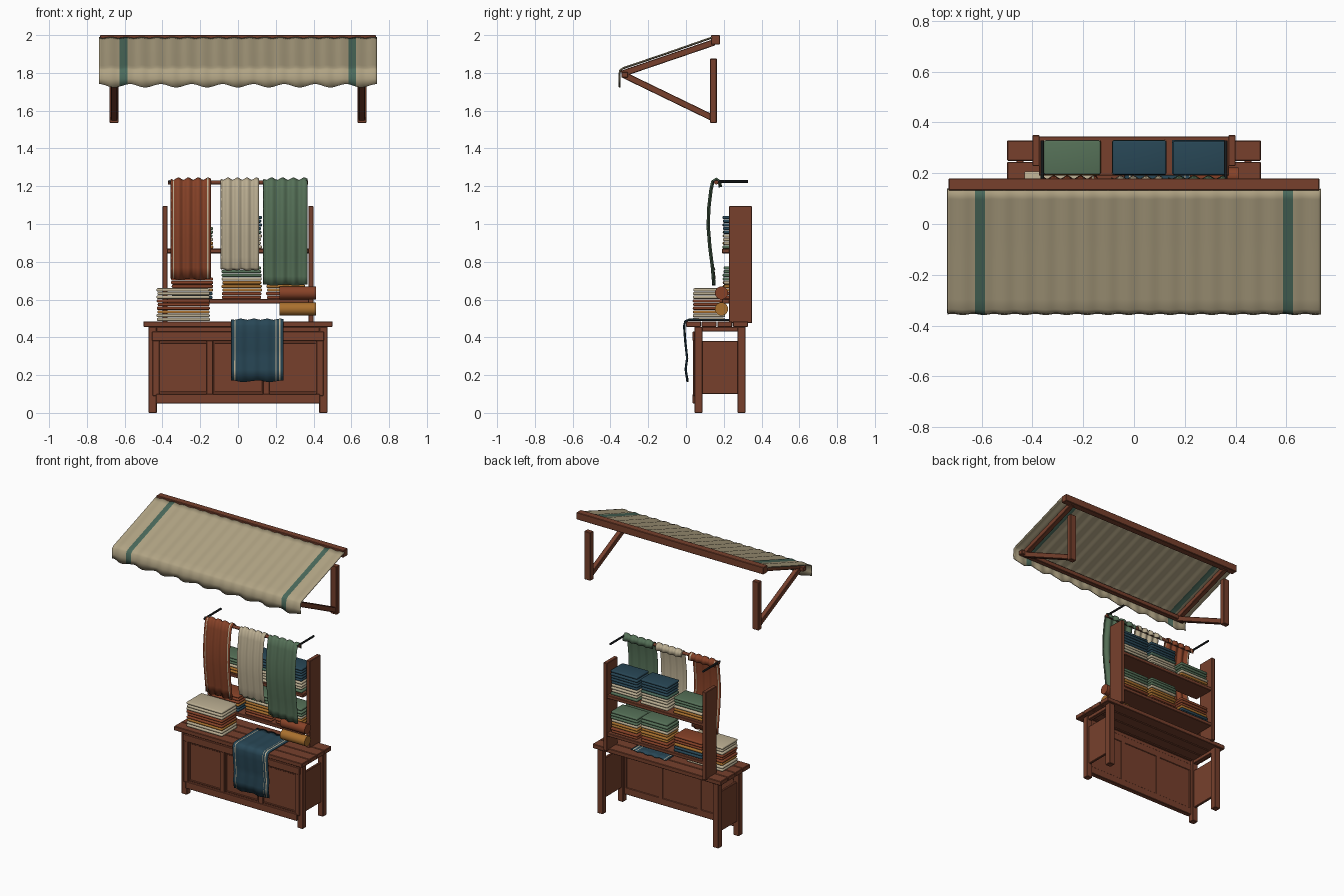
import bpy, bmesh, math, random
from mathutils import Vector

random.seed(4)
if "Cube" in bpy.data.objects:
    bpy.data.objects.remove(bpy.data.objects["Cube"])


def material(name, r, g, b):
    m = bpy.data.materials.new(name)
    col = [(c / 255) ** 2.2 for c in (r, g, b)] + [1]
    m.use_nodes = True
    m.diffuse_color = col
    m.node_tree.nodes["Principled BSDF"].inputs["Base Color"].default_value = col
    return m


WOOD = material("brown wood", 118, 66, 48)
CREAM = material("cream linen", 186, 173, 145)
CANVAS = material("canvas", 174, 161, 130)
GREEN = material("sage green cloth", 86, 112, 88)
TEAL = material("teal stripe", 76, 106, 92)
BLUE = material("deep blue cloth", 44, 72, 86)
RUST = material("rust cloth", 134, 68, 44)
OCHRE = material("ochre cloth", 168, 112, 50)
IRON = material("dark iron", 40, 44, 46)


def finish(name, bm, mats, smooth=False):
    me = bpy.data.meshes.new(name)
    bmesh.ops.recalc_face_normals(bm, faces=bm.faces)
    bm.to_mesh(me)
    bm.free()
    for m in mats:
        me.materials.append(m)
    for p in me.polygons:
        p.use_smooth = smooth
    ob = bpy.data.objects.new(name, me)
    bpy.context.collection.objects.link(ob)
    return ob


def box(name, x, y, z, mat=WOOD, bevel=0.003, segments=1):
    """Box from (low, high) ranges on each axis."""
    bm = bmesh.new()
    bmesh.ops.create_cube(bm, size=1)
    for v in bm.verts:
        v.co = [(a + b) / 2 + c * (b - a) for (a, b), c in zip((x, y, z), v.co)]
    bmesh.ops.bevel(bm, geom=bm.edges[:], offset=bevel, segments=segments,
                    profile=0.5, affect='EDGES')
    return finish(name, bm, [mat], segments > 1)


def beam(name, a, b, width):
    """Square timber between two points in the y-z plane."""
    a, b = Vector(a), Vector(b)
    length = (b - a).length / 2
    ob = box(name, (-width / 2, width / 2), (-length, length), (-width / 2, width / 2))
    ob.location = (a + b) / 2
    ob.rotation_euler.x = math.atan2(b.z - a.z, b.y - a.y)
    return ob


def rod(name, a, b, r, mat, sides=16):
    a, b = Vector(a), Vector(b)
    bm = bmesh.new()
    bmesh.ops.create_cone(bm, cap_ends=True, segments=sides, radius1=r, radius2=r,
                          depth=(b - a).length)
    ob = finish(name, bm, [mat], True)
    ob.location = (a + b) / 2
    ob.rotation_euler = (b - a).to_track_quat('Z', 'Y').to_euler()
    bpy.context.view_layer.objects.active = ob
    bpy.ops.object.select_all(action='DESELECT')
    ob.select_set(True)
    bpy.ops.object.shade_smooth_by_angle()


def cloth(name, x0, x1, path, mats, ripple, waves, stripes=(), cols=48, hem=0.0,
          hem_waves=1, thick=0.006):
    """Rippled sheet swept along a y-z path; stripes are (x low, x high) ranges."""
    pts = [Vector((0, *p)) for p in path]
    fine = []
    for a, b in zip(pts, pts[1:]):
        n = max(1, int((b - a).length / 0.04))
        fine += [a.lerp(b, i / n) for i in range(n)]
    fine.append(pts[-1])
    cuts = {c for s in stripes for c in s}
    xs = sorted({x0 + (x1 - x0) * i / cols for i in range(cols + 1)} | cuts)
    bm = bmesh.new()
    rows = []
    for i, p in enumerate(fine):
        tangent = fine[min(i + 1, len(fine) - 1)] - fine[max(i - 1, 0)]
        normal = Vector((0, -tangent.z, tangent.y)).normalized()
        last = i == len(fine) - 1
        row = []
        for x in xs:
            u = (x - x0) / (x1 - x0)
            co = p + normal * ripple * math.sin(u * waves * math.tau)
            co.x = x
            if last:
                co.z += hem * math.cos(u * hem_waves * math.tau)
            row.append(bm.verts.new(co))
        rows.append(row)
    for r, s in zip(rows, rows[1:]):
        for j in range(len(xs) - 1):
            f = bm.faces.new((r[j], r[j + 1], s[j + 1], s[j]))
            mid = (xs[j] + xs[j + 1]) / 2
            f.material_index = int(any(lo < mid < hi for lo, hi in stripes))
    ob = finish(name, bm, mats, True)
    mod = ob.modifiers.new("thickness", 'SOLIDIFY')
    mod.thickness, mod.offset = thick, 0


def stack(name, x, y, z, layers, pitch=0.0195):
    """Folded cloths, listed from bottom to top as (material, count)."""
    i = 0
    for mat, count in layers:
        for _ in range(count):
            d, e = random.uniform(0, 0.007), random.uniform(0, 0.007)
            low = z + i * pitch
            box(f"{name}_fold_{i}", (x[0] + d, x[1] - e), (y[0] + e, y[1] - d),
                (low, low + pitch * 0.87), mat, 0.007, 3)
            i += 1


# Counter: planks, legs, ends and panelled front
for i in range(4):
    box(f"counter_plank_{i}", (-0.5, 0.5), (0.083 * i, 0.083 * i + 0.079), (0.455, 0.485))
for side, s in (("right", -1), ("left", 1)):
    for part, y in (("front", 0.045), ("back", 0.272)):
        box(f"{part}_{side}_leg", sorted((s * 0.43, s * 0.473)), (y, y + 0.043), (0, 0.456))
    box(f"{side}_end_panel", sorted((s * 0.44, s * 0.458)), (0.08, 0.28), (0.1, 0.38))
    box(f"{side}_end_rail", sorted((s * 0.435, s * 0.463)), (0.08, 0.28), (0.43, 0.456))
box("front_panel", (-0.44, 0.44), (0.052, 0.066), (0.06, 0.456))
box("front_bottom_rail", (-0.435, 0.435), (0.035, 0.07), (0.05, 0.1))
box("front_top_rail", (-0.455, 0.455), (0.035, 0.07), (0.38, 0.43))
for i, x in enumerate((-0.434, -0.15, 0.15, 0.434)):
    box(f"front_stile_{i}", (x - 0.018, x + 0.018), (0.037, 0.07), (0.09, 0.39))
for i in range(3):
    c = (i - 1) * 0.288
    for s in (-1, 1):
        box(f"panel_bead_{i}_{s}", (c + s * 0.125 - 0.004, c + s * 0.125 + 0.004),
            (0.045, 0.056), (0.104, 0.376), bevel=0.002)
        z = 0.24 + s * 0.132
        box(f"panel_rail_bead_{i}_{s}", (c - 0.125, c + 0.125), (0.045, 0.056),
            (z - 0.004, z + 0.004), bevel=0.002)

# Shelf unit standing on the back of the counter
for side, s in (("right", -1), ("left", 1)):
    box(f"{side}_upright", sorted((s * 0.372, s * 0.4)), (0.228, 0.35), (0.475, 1.095))
for name, z in (("lower", 0.578), ("upper", 0.845)):
    box(f"{name}_shelf", (-0.375, 0.375), (0.19, 0.345), (z, z + 0.024))

# Folded cloth on the shelves and the counter
fold_y = (0.193, 0.332)
right, middle, left = (-0.358, -0.13), (-0.088, 0.128), (0.148, 0.362)
stack("upper_right", right, fold_y, 0.87, [(OCHRE, 2), (CREAM, 1), (GREEN, 3)])
stack("upper_middle", middle, fold_y, 0.87, [(CREAM, 4), (TEAL, 1), (BLUE, 4)])
stack("upper_left", left, fold_y, 0.87, [(GREEN, 1), (CREAM, 3), (BLUE, 5)])
stack("lower_right", right, fold_y, 0.603, [(BLUE, 2), (OCHRE, 1), (RUST, 3)])
stack("lower_middle", middle, fold_y, 0.603, [(RUST, 2), (OCHRE, 3), (CREAM, 1), (GREEN, 3)])
stack("lower_left", left, fold_y, 0.603, [(RUST, 2), (OCHRE, 2), (CREAM, 1), (GREEN, 3)])
stack("counter", (-0.432, -0.148), (0.035, 0.208), 0.487,
      [(CREAM, 2), (OCHRE, 1), (RUST, 3), (CREAM, 3)])

# Rolled bolts beside the shelf
rod("ochre_bolt", (0.22, 0.188, 0.55), (0.412, 0.188, 0.55), 0.035, OCHRE)
rod("rust_bolt", (0.22, 0.188, 0.635), (0.412, 0.188, 0.635), 0.035, RUST)

# Runner draped over the counter edge
cloth("counter_runner", -0.036, 0.24,
      [(0.27, 0.491), (0.1, 0.492), (0.015, 0.493), (-0.004, 0.485), (-0.01, 0.46),
       (-0.004, 0.38), (0.006, 0.29), (-0.002, 0.23), (0.008, 0.168)],
      [BLUE, CREAM], 0.003, 4, [(-0.02, -0.014), (0.2, 0.204), (0.218, 0.226)],
      hem=0.004, hem_waves=2)

# Hanging rail with iron arms and draped cloths
rod("hanging_rail", (-0.37, 0.16, 1.22), (0.37, 0.16, 1.22), 0.011, WOOD)
for side, x in (("right", -0.362), ("left", 0.362)):
    rod(f"{side}_rail_arm", (x, 0.14, 1.225), (x, 0.328, 1.225), 0.007, IRON, 8)


def hanging(name, x0, x1, bottom, mats, stripes=()):
    cloth(name, x0, x1,
          [(0.182, 1.195), (0.177, 1.225), (0.16, 1.237), (0.142, 1.225), (0.132, 1.18),
           (0.12, 1.08), (0.118, 0.98), (0.126, 0.88), (0.14, 0.77), (0.148, bottom)],
          mats, 0.006, 4, stripes, hem=0.003, hem_waves=2)


hanging("hanging_rust_cloth", -0.355, -0.145, 0.708, [RUST, CREAM],
        [(-0.345, -0.339), (-0.164, -0.157)])
hanging("hanging_cream_cloth", -0.09, 0.11, 0.757, [CREAM])
hanging("hanging_green_cloth", 0.135, 0.366, 0.677, [GREEN])

# Awning frame
box("awning_back_beam", (-0.73, 0.73), (0.132, 0.18), (1.95, 2.0))
box("awning_front_bar", (-0.7, 0.7), (-0.342, -0.308), (1.775, 1.806))
for side, x in (("right", -0.656), ("left", 0.656)):
    box(f"{side}_wall_post", (x - 0.024, x + 0.024), (0.128, 0.163), (1.535, 1.875))
    beam(f"{side}_rafter", (x, -0.34, 1.795), (x, 0.15, 1.962), 0.034)
    beam(f"{side}_brace", (x, -0.335, 1.792), (x, 0.14, 1.562), 0.034)

# Striped canvas with a scalloped valance
cloth("awning_canvas", -0.735, 0.735,
      [(0.138, 1.987), (-0.1, 1.904), (-0.335, 1.824), (-0.35, 1.812), (-0.353, 1.77),
       (-0.351, 1.732)],
      [CANVAS, TEAL], 0.0025, 18, [(-0.626, -0.586), (0.586, 0.626)], cols=144,
      hem=0.009, hem_waves=9)
